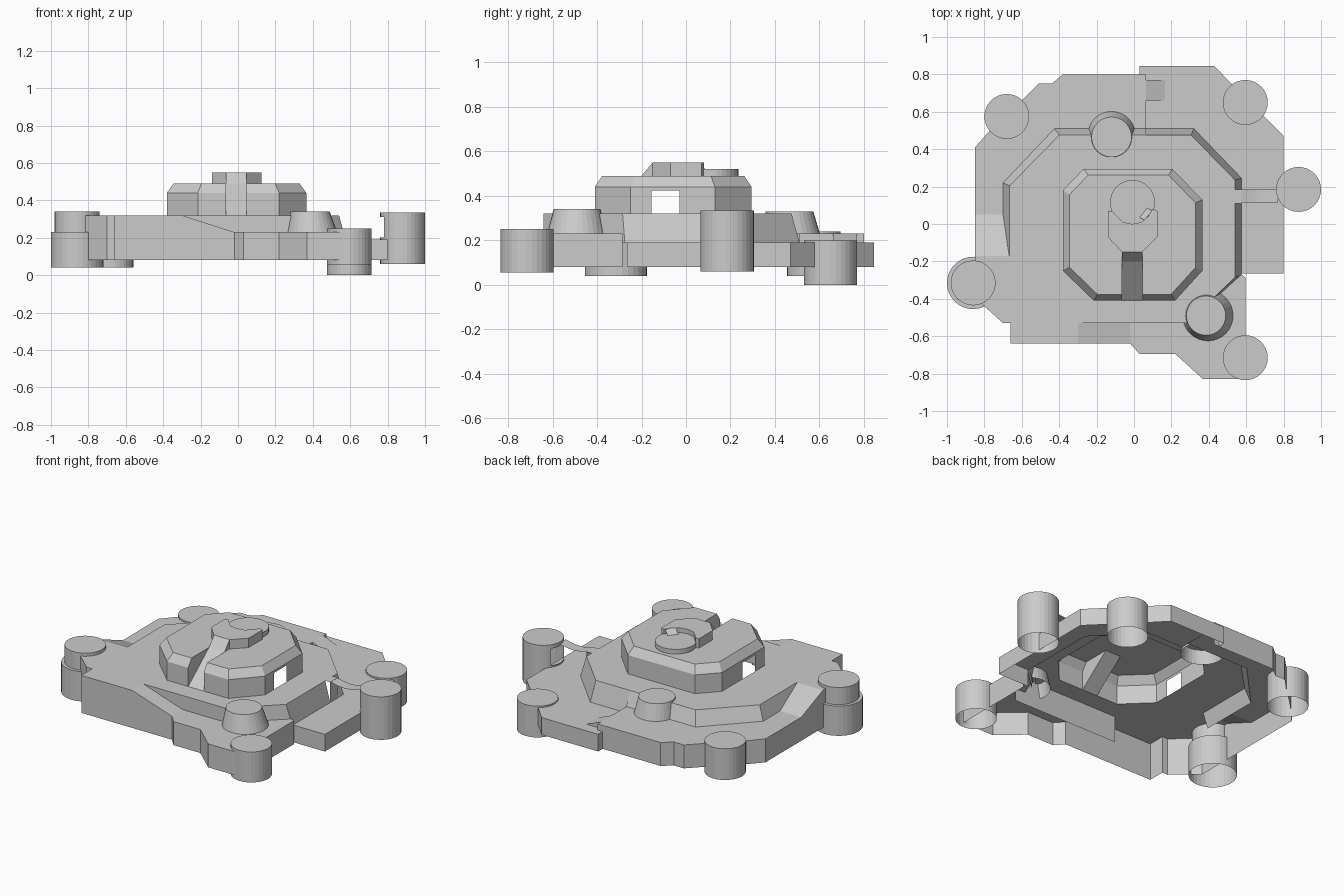
import bpy, bmesh, math

if "Cube" in bpy.data.objects:
    bpy.data.objects.remove(bpy.data.objects["Cube"])

FLOOR, LOW, MID, HIGH = 0.08, 0.19, 0.23, 0.32


def finish(name, bm):
    me = bpy.data.meshes.new(name)
    bm.to_mesh(me)
    bm.free()
    ob = bpy.data.objects.new(name, me)
    bpy.context.collection.objects.link(ob)
    return ob


def faces(name, polys):
    """Mesh from a list of 3D polygons."""
    bm = bmesh.new()
    for p in polys:
        bm.faces.new([bm.verts.new(v) for v in p])
    bmesh.ops.remove_doubles(bm, verts=bm.verts, dist=1e-5)
    return finish(name, bm)


def sheet(name, outline, z, hole=None):
    """Flat upward-facing ground piece with an optional hole."""
    bm = bmesh.new()
    edges = []
    for loop in [outline] + ([hole] if hole else []):
        vs = [bm.verts.new((x, y, z)) for x, y in loop]
        edges += [bm.edges.new((vs[i - 1], vs[i])) for i in range(len(vs))]
    bmesh.ops.triangle_fill(bm, use_beauty=True, edges=edges, normal=(0, 0, 1))
    for f in bm.faces:
        f.normal_update()
        if f.normal.z < 0:
            f.normal_flip()
    return finish(name, bm)


def strip(low, high):
    """Quads between two 3D polylines."""
    return [(low[i], low[i + 1], high[i + 1], high[i]) for i in range(len(low) - 1)]


def at(pts, z):
    return [(x, y, z) for x, y in pts]


def tower(name, x, y, r, z0, z1, top=None, n=32, bands=None, door=None):
    """Open-bottomed round tower with a flat cap."""
    top = top or (x, y, r)
    zs = bands or [z0, z1]

    def ring(z):
        t = (z - z0) / (z1 - z0)
        c = [a + (b - a) * t for a, b in zip((x, y, r), top)]
        return [(c[0] + c[2] * math.cos(math.tau * i / n),
                 c[1] + c[2] * math.sin(math.tau * i / n), z) for i in range(n + 1)]
    polys = []
    for a, b in zip(zs, zs[1:]):
        for q in strip(ring(a), ring(b)):
            if door and a == door[0] and sum(v[0] for v in q) / 4 < door[1]:
                continue
            polys.append(q)
    polys.append(ring(z1)[:-1])
    return faces(name, polys)


# Outer skirt wall, counter-clockwise, with the top height at each corner
left_front = [(-.85, -.17), (-.85, -.40), (-.80, -.44), (-.70, -.53),
              (-.66, -.53), (-.66, -.64), (-.30, -.64)]
front_right = [(-.02, -.64), (.03, -.695), (.22, -.695), (.37, -.83),
               (.595, -.83), (.595, -.285)]
right_back = [(.58, -.265), (.80, -.265), (.80, .47), (.69, .58), (.52, .75),
              (.43, .845), (.03, .845), (.03, .80)]
back_left = [(.065, .80), (-.38, .80), (-.44, .75), (-.51, .75), (-.60, .66),
             (-.77, .50), (-.85, .41), (-.85, .05)]
path = at(left_front, HIGH) + at(front_right, MID)
path2 = at(back_left, MID) + [(-.85, -.17, HIGH)]
skirt = []
for p in (path, at(right_back, LOW), path2):
    skirt += strip([(x, y, FLOOR) for x, y, z in p], p)
faces("outer_wall", skirt)

# Citadel outline, open at the front ramp slot
citadel = [(.045, -.41), (.22, -.41), (.365, -.25), (.365, -.155), (.365, -.03),
           (.365, .13), (.205, .295), (-.27, .295), (-.38, .18), (-.38, -.03),
           (-.38, -.155), (-.38, -.25), (-.215, -.41), (-.065, -.41)]

# Upper plateau and the sloped bank round it
bank_top = [(.42, -.40), (.54, -.285), (.54, .11), (.575, .11), (.575, .185),
            (.54, .185), (.54, .235), (.305, .475), (.065, .475), (-.40, .475),
            (-.665, .205), (-.665, -.17)]
sheet("plateau", left_front + [(-.30, -.53), (.30, -.53)] + bank_top, HIGH, citadel)
bank_low = [(.43, -.41, LOW), (.575, -.275, LOW), (.575, .11, LOW), (.575, .11, LOW),
            (.575, .185, LOW), (.575, .185, LOW), (.575, .245, LOW), (.32, .51, LOW),
            (.065, .51, LOW)]
bank_left = [(.065, .51, MID), (-.425, .51, MID), (-.70, .22, MID), (-.70, -.17, MID)]
faces("plateau_bank", [q for q in strip(bank_low, at(bank_top[:9], HIGH))
                       if len(set(q)) == 4] + strip(bank_left, at(bank_top[8:], HIGH)))
front = [(-.30, -.53), (.45, -.53)]
faces("front_retaining_wall", strip(at(front, .15), at(front, HIGH)))

# Terraces
sheet("front_terrace", [(-.02, -.53)] + front_right + [(.575, -.27), (.43, -.40), (.38, -.53)], MID)
sheet("back_terrace", back_left + [(-.70, .05), (-.70, .22), (-.425, .51), (.065, .51)], MID)
sheet("right_terrace", [(.575, -.265)] + right_back[1:] + [(.065, .80), (.065, .51),
                                                          (.32, .51), (.575, .245)], LOW)
step = [(.065, .51), (.065, .80), (.03, .80)]
faces("terrace_step", strip(at(step, LOW), at(step, MID)))

# Ramps between the levels
faces("front_ramp", [[(-.30, -.64, HIGH), (-.02, -.64, MID), (-.02, -.53, MID), (-.30, -.53, HIGH)]])
faces("left_ramp", [[(-.85, -.17, HIGH), (-.668, -.17, HIGH), (-.70, .05, MID), (-.85, .05, MID)]])
faces("back_ramp", [[(.065, .66, MID), (.165, .66, LOW), (.165, .77, LOW), (.065, .77, MID)],
                    [(.065, .66, MID), (.065, .66, LOW), (.165, .66, LOW)],
                    [(.065, .77, LOW), (.065, .77, MID), (.165, .77, LOW)]])

# Citadel: walls with two side doorways, bevelled rim, notched roof
S = .905
rim = [(x if abs(x) < .1 else -.0075 + (x + .0075) * S, -.0575 + (y + .0575) * S)
       for x, y in citadel]
walls = []
for i, q in enumerate(strip(at(citadel, HIGH), at(citadel, .44))):
    if i in (3, 9):
        q = [(x, y, max(z, .425)) for x, y, z in q]
    walls.append(q)
walls += strip(at(citadel, .44), at(rim, .49))
for x in (-.065, .045):
    walls.append([(x, -.41, HIGH), (x, -.41, .44), (x, rim[0][1], .49), (x, -.20, .49)])
faces("citadel_walls", walls)
sheet("citadel_roof", rim + [(-.065, -.20), (.045, -.20)], .49)
ramp = [(-.41, HIGH), (-.20, .49), (-.15, .55)]
faces("citadel_ramp", strip([(-.065, y, z) for y, z in ramp], [(.045, y, z) for y, z in ramp])
      + [[(x, -.20, .49), (x, -.15, .49), (x, -.15, .55)] for x in (-.065, .045)])

# Keep with a hollow cut round the summit disc
keep = [(-.065, -.15), (.045, -.15), (.125, -.07), (.125, .07), (.10, .08), (.075, .04),
        (.04, .01), (-.01, 0), (-.06, .01), (-.10, .05), (-.115, .07), (-.14, .07), (-.14, -.07)]
sheet("keep_top", keep, .55)
loop = keep + keep[:1]
faces("keep_walls", strip(at(loop, .49), at(loop, .55)))
tower("summit_disc", -.008, .115, .12, .49, .52)
faces("summit_step", [[(.055, .022, .55), (.10, .07, .55), (.07, .085, .52), (.03, .035, .52)]])

# Round towers
tower("left_tower_base", -.86, -.315, .14, .04, .23)
tower("left_tower_top", -.86, -.315, .12, .23, .34)
tower("back_left_tower", -.68, .575, .12, .04, .24)
tower("back_right_tower", .595, .65, .12, 0, .20)
tower("front_right_tower", .595, -.715, .12, .055, .25)
tower("bridge_tower", .88, .185, .12, .06, .335, bands=[.06, .20, .31, .335], door=(.20, .785))
tower("front_bastion", .395, -.49, .135, .23, .34, top=(.385, -.49, .105))
tower("back_bastion", -.12, .475, .127, .23, .33, top=(-.12, .465, .107))

# Sagging footbridge
N = 8
sag = [(.57 + .2 * i / N, HIGH - .015 * math.sin(math.pi * i / N)) for i in range(N + 1)]
faces("footbridge", strip([(x, .115, z) for x, z in sag], [(x, .185, z) for x, z in sag]))
